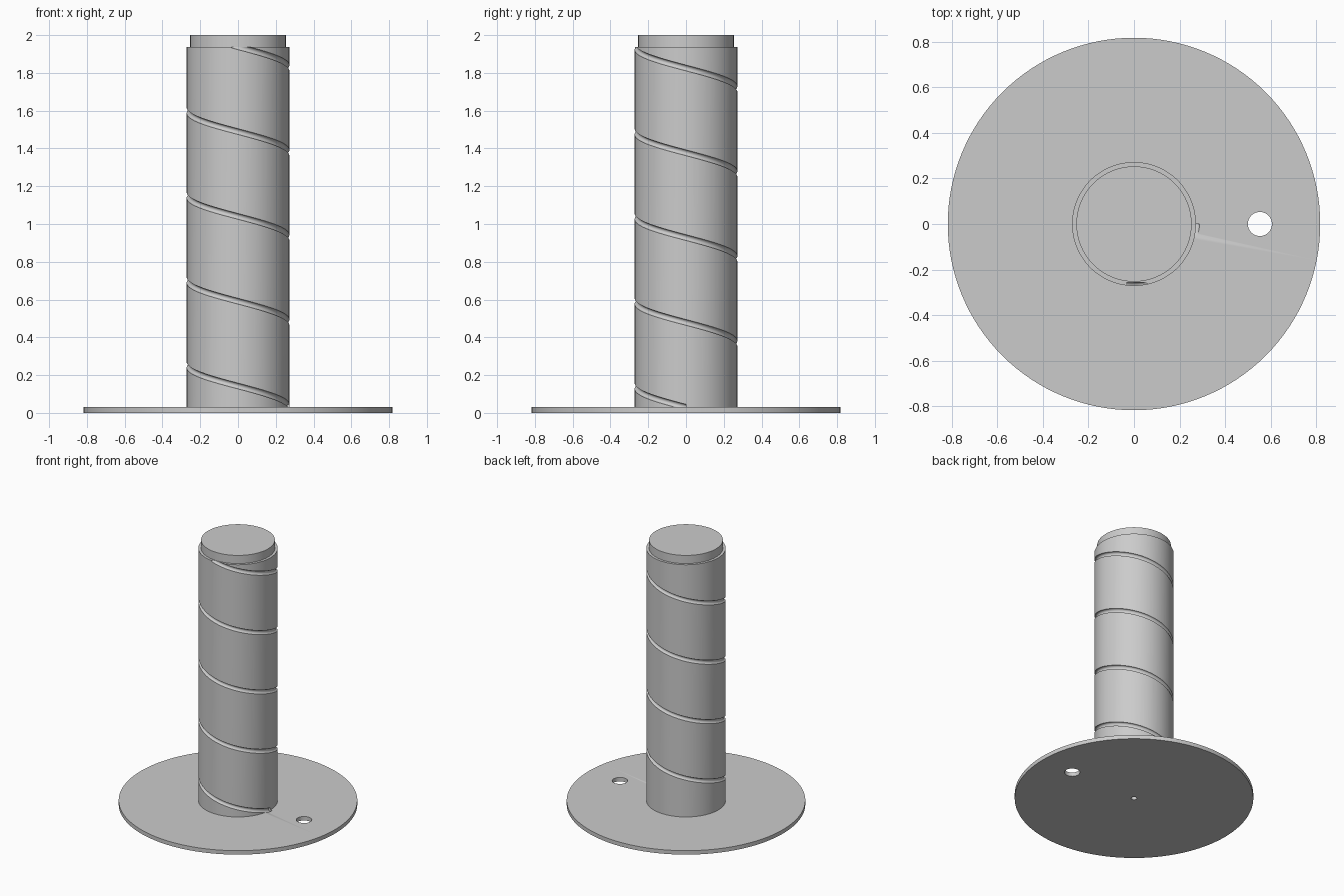
import bpy, bmesh
from math import cos, sin, pi, radians

cube = bpy.data.objects.get("Cube")
if cube:
    bpy.data.objects.remove(cube, do_unlink=True)

SEGMENTS = 128
PLATE_R, PLATE_TOP = 0.818, 0.03
POST_R, POST_TOP = 0.272, 1.938
CAP_R, CAP_TOP = 0.253, 2.0
PITCH, TURNS, GROOVE_R = 0.449, 4.27, 0.016


def make_object(name, bm):
    bmesh.ops.recalc_face_normals(bm, faces=bm.faces)
    mesh = bpy.data.meshes.new(name)
    bm.to_mesh(mesh)
    bm.free()
    obj = bpy.data.objects.new(name, mesh)
    bpy.context.collection.objects.link(obj)
    return obj


def skin(name, rings):
    """Bridge a list of point rings into a closed tube with capped ends."""
    bm = bmesh.new()
    loops = [[bm.verts.new(p) for p in ring] for ring in rings]
    for a, b in zip(loops, loops[1:]):
        for i in range(len(a)):
            j = (i + 1) % len(a)
            bm.faces.new((a[i], a[j], b[j], b[i]))
    bm.faces.new(loops[0])
    bm.faces.new(loops[-1])
    return make_object(name, bm)


def circle(r, z, x=0.0, n=SEGMENTS):
    return [(x + r * cos(2 * pi * i / n), r * sin(2 * pi * i / n), z) for i in range(n)]


def helix_ring(turn, n=12):
    """Round groove section in the upright plane through the axis."""
    a = -2 * pi * turn
    ring = []
    for i in range(n):
        t = 2 * pi * (i + 0.5) / n
        r = POST_R + GROOVE_R * cos(t)
        ring.append((r * cos(a), r * sin(a), PLATE_TOP + PITCH * turn + GROOVE_R * sin(t)))
    return ring


# Base plate, post and stepped cap turned as one solid
profile = [(PLATE_R, 0), (PLATE_R, PLATE_TOP), (POST_R, PLATE_TOP),
           (POST_R, POST_TOP), (CAP_R, POST_TOP), (CAP_R, CAP_TOP)]
spool = skin("grooved_post_on_plate", [circle(r, z) for r, z in profile])

# Cutters: spiral groove, side hole through the plate, blind centre hole below
steps = int(TURNS * 72)
cutters = [
    skin("groove_cutter", [helix_ring(TURNS * i / steps) for i in range(steps + 1)]),
    skin("plate_hole_cutter", [circle(0.053, z, 0.553, 48) for z in (-0.1, 0.1)]),
    skin("centre_hole_cutter", [circle(0.02, z, 0, 32) for z in (-0.1, 0.2)]),
]
bpy.context.view_layer.objects.active = spool
spool.select_set(True)
for cutter in cutters:
    cutter.hide_render = True
    mod = spool.modifiers.new(cutter.name, "BOOLEAN")
    mod.operation = "DIFFERENCE"
    mod.solver = "EXACT"
    mod.object = cutter
    bpy.ops.object.modifier_apply(modifier=mod.name)
    bpy.data.objects.remove(cutter, do_unlink=True)

# Single grey finish
grey = bpy.data.materials.new("plain_grey")
grey.use_nodes = True
colour = (0.6, 0.6, 0.6, 1)
grey.diffuse_color = colour
grey.node_tree.nodes["Principled BSDF"].inputs["Base Color"].default_value = colour
spool.data.materials.clear()
spool.data.materials.append(grey)
bpy.ops.object.shade_smooth_by_angle(angle=radians(35))
